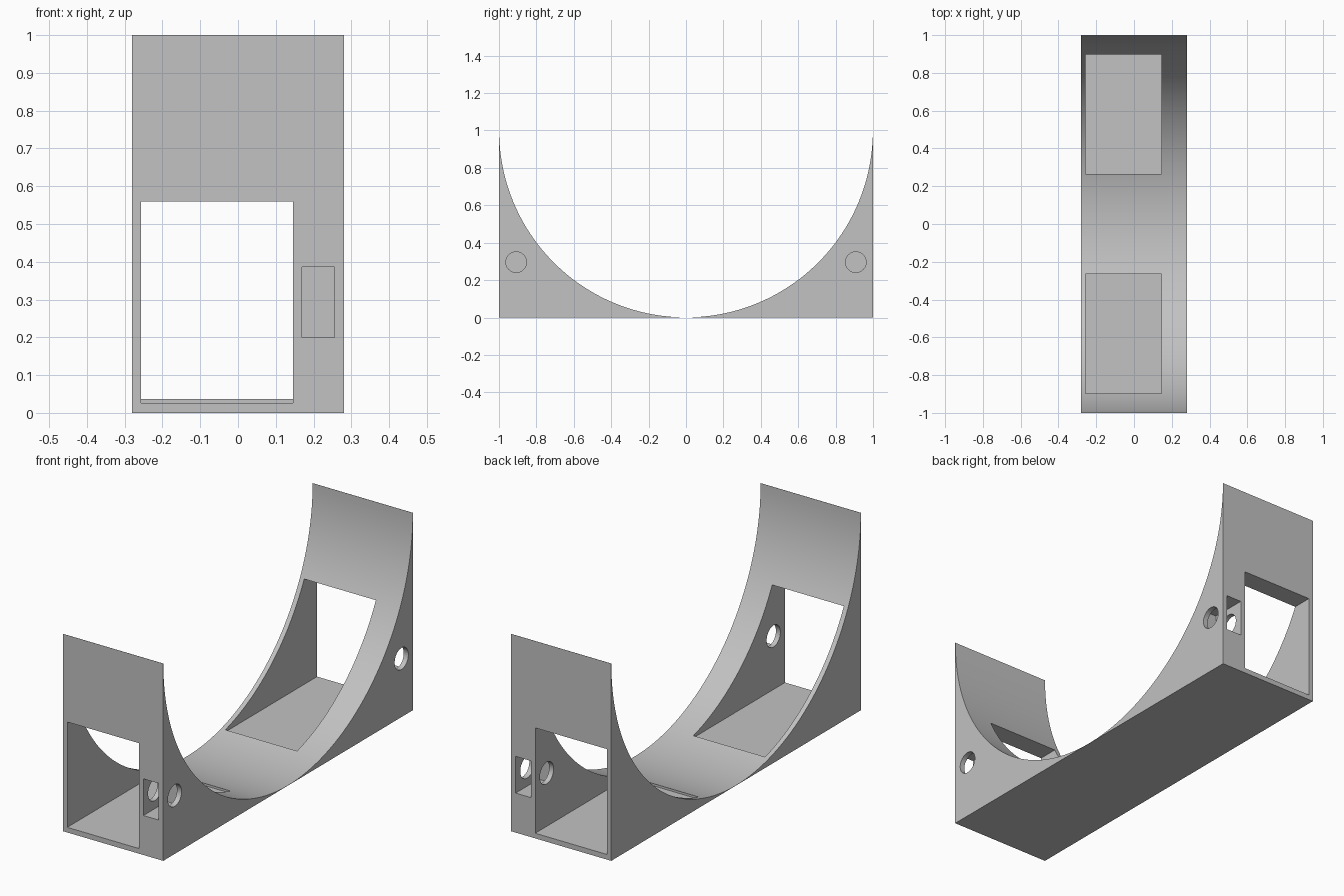
import bpy
import bmesh
import math
from mathutils import Matrix, Vector

cube = bpy.data.objects.get("Cube")
if cube:
    bpy.data.objects.remove(cube, do_unlink=True)

HALF_WIDTH = 0.281
RADIUS = 0.9992
STEPS = 96

# Single plain grey finish
grey = bpy.data.materials.new("plain_grey")
grey.use_nodes = True
colour = (0.54, 0.54, 0.54, 1)
grey.diffuse_color = colour
grey.node_tree.nodes["Principled BSDF"].inputs["Base Color"].default_value = colour


def make_object(name, bm):
    bmesh.ops.recalc_face_normals(bm, faces=bm.faces)
    mesh = bpy.data.meshes.new(name)
    bm.to_mesh(mesh)
    bm.free()
    mesh.materials.append(grey)
    obj = bpy.data.objects.new(name, mesh)
    bpy.context.collection.objects.link(obj)
    return obj


def box_cutter(name, low, high):
    low, high = Vector(low), Vector(high)
    bm = bmesh.new()
    bmesh.ops.create_cube(bm, size=1)
    bmesh.ops.scale(bm, vec=high - low, verts=bm.verts)
    bmesh.ops.translate(bm, vec=(low + high) / 2, verts=bm.verts)
    return make_object(name, bm)


def hole_cutter(name, y, z, radius, x_start, x_end):
    bm = bmesh.new()
    bmesh.ops.create_cone(bm, cap_ends=True, segments=48, radius1=radius,
                          radius2=radius, depth=x_end - x_start)
    bmesh.ops.rotate(bm, verts=bm.verts, matrix=Matrix.Rotation(math.pi / 2, 3, "Y"))
    bmesh.ops.translate(bm, vec=((x_start + x_end) / 2, y, z), verts=bm.verts)
    return make_object(name, bm)


# Cradle body: block with a half-round trough, extruded across its width
profile = [(-1, 0), (1, 0), (1, 1)]
for i in range(STEPS + 1):
    a = math.pi * i / STEPS
    profile.append((RADIUS * math.cos(a), 1 - RADIUS * math.sin(a)))
profile.append((-1, 1))
bm = bmesh.new()
side = bm.faces.new([bm.verts.new((-HALF_WIDTH, y, z)) for y, z in profile])
extruded = bmesh.ops.extrude_face_region(bm, geom=[side])
moved = [v for v in extruded["geom"] if isinstance(v, bmesh.types.BMVert)]
bmesh.ops.translate(bm, vec=(2 * HALF_WIDTH, 0, 0), verts=moved)
cradle = make_object("cradle", bm)

# Open pocket, small blind slot and cable hole at each end
cutters = []
for s, end in ((-1, "front"), (1, "back")):
    def span(a, b):
        return sorted((s * a, s * b))
    y0, y1 = span(0.266, 1.1)
    cutters.append(box_cutter(end + "_pocket", (-0.257, y0, 0.026), (0.145, y1, 0.56)))
    y0, y1 = span(0.815, 1.1)
    cutters.append(box_cutter(end + "_slot", (0.17, y0, 0.2), (0.255, y1, 0.386)))
    cutters.append(hole_cutter(end + "_hole", s * 0.908, 0.296, 0.055, 0.1, 0.4))

bpy.context.view_layer.objects.active = cradle
for cutter in cutters:
    mod = cradle.modifiers.new(cutter.name, "BOOLEAN")
    mod.operation = "DIFFERENCE"
    mod.solver = "EXACT"
    mod.object = cutter
    bpy.ops.object.modifier_apply(modifier=mod.name)
    bpy.data.objects.remove(cutter, do_unlink=True)

# Smooth trough with crisp edges
bpy.ops.object.select_all(action="DESELECT")
cradle.select_set(True)
bpy.ops.object.shade_smooth_by_angle(angle=math.radians(30))
